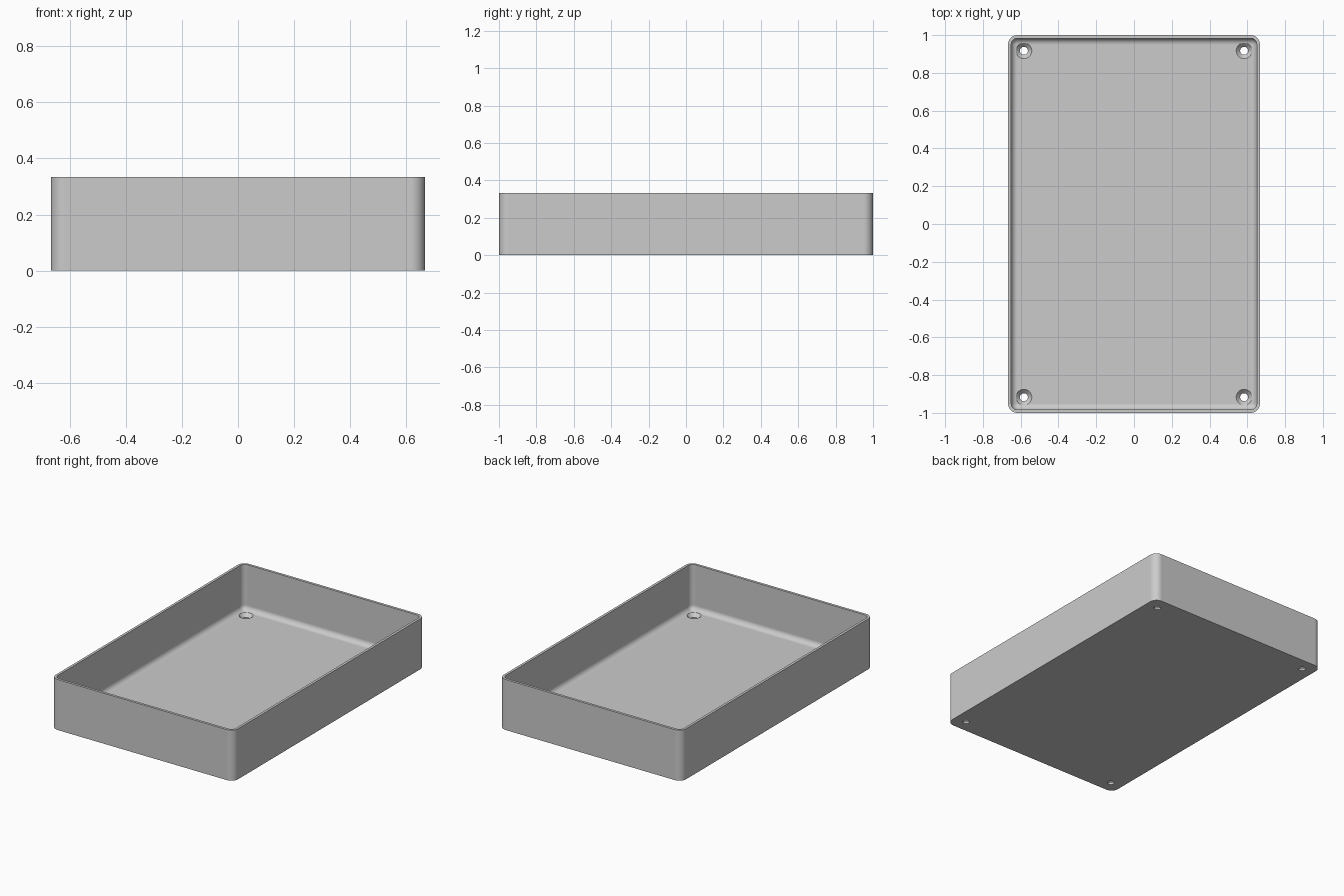
import bpy, bmesh
from math import sin, cos, pi

if "Cube" in bpy.data.objects:
    bpy.data.objects.remove(bpy.data.objects["Cube"])

HALF_X, HALF_Y, HEIGHT = 2 / 3, 1.0, 1 / 3
CORNER, WALL, FLOOR = 0.05, 1 / 60, 1 / 30
FILLET = CORNER - WALL
STEPS = 10

gray = bpy.data.materials.new("light gray")
gray.use_nodes = True
color = (0.6, 0.6, 0.6, 1)
gray.diffuse_color = color
gray.node_tree.nodes["Principled BSDF"].inputs["Base Color"].default_value = color


def rounded_ring(bm, inset, z):
    """Ring of vertices around a rounded rectangle, moved inward by inset."""
    radius = CORNER - inset
    ring = []
    for quarter, (sx, sy) in enumerate([(1, 1), (-1, 1), (-1, -1), (1, -1)]):
        for i in range(STEPS + 1):
            a = (quarter + i / STEPS) * pi / 2
            ring.append(bm.verts.new((sx * (HALF_X - CORNER) + radius * cos(a),
                                      sy * (HALF_Y - CORNER) + radius * sin(a), z)))
    return ring


def finish(bm, name):
    bmesh.ops.remove_doubles(bm, verts=bm.verts, dist=1e-5)
    bmesh.ops.recalc_face_normals(bm, faces=bm.faces)
    mesh = bpy.data.meshes.new(name)
    bm.to_mesh(mesh)
    bm.free()
    mesh.materials.append(gray)
    obj = bpy.data.objects.new(name, mesh)
    bpy.context.collection.objects.link(obj)
    return obj


def loft(bm, rings):
    for low, high in zip(rings, rings[1:]):
        for i in range(len(low)):
            j = (i + 1) % len(low)
            bm.faces.new((low[i], low[j], high[j], high[i]))
    bm.faces.new(rings[0])
    bm.faces.new(rings[-1])


# Tray shell: outer wall, rim, inner wall, then a rounded sweep into the floor
profile = [(0, 0), (0, HEIGHT), (WALL, HEIGHT)]
for i in range(STEPS + 1):
    a = i / STEPS * pi / 2
    profile.append((WALL + FILLET * (1 - cos(a)), FLOOR + FILLET * (1 - sin(a))))
bm = bmesh.new()
loft(bm, [rounded_ring(bm, inset, z) for inset, z in profile])
tray = finish(bm, "tray")

# Countersunk screw holes in the four corners
bm = bmesh.new()
for sx in (-1, 1):
    for sy in (-1, 1):
        rings = []
        for r, z in [(0.021, -0.05), (0.021, 0.012), (0.042, FLOOR), (0.042, 0.1)]:
            rings.append([bm.verts.new((sx * 0.583 + r * cos(k * pi / 16),
                                        sy * 0.917 + r * sin(k * pi / 16), z))
                          for k in range(32)])
        loft(bm, rings)
cutter = finish(bm, "screw_hole_cutter")
cutter.hide_render = True

bpy.ops.object.select_all(action="DESELECT")
tray.select_set(True)
bpy.context.view_layer.objects.active = tray
cut = tray.modifiers.new("screw holes", "BOOLEAN")
cut.operation = "DIFFERENCE"
cut.solver = "EXACT"
cut.object = cutter
bpy.ops.object.modifier_apply(modifier=cut.name)
bpy.data.objects.remove(cutter)

# Smooth rounded corners with crisp rim and hole edges
bpy.ops.object.shade_smooth_by_angle(angle=pi / 6)
weighted = tray.modifiers.new("even shading", "WEIGHTED_NORMAL")
weighted.keep_sharp = True
